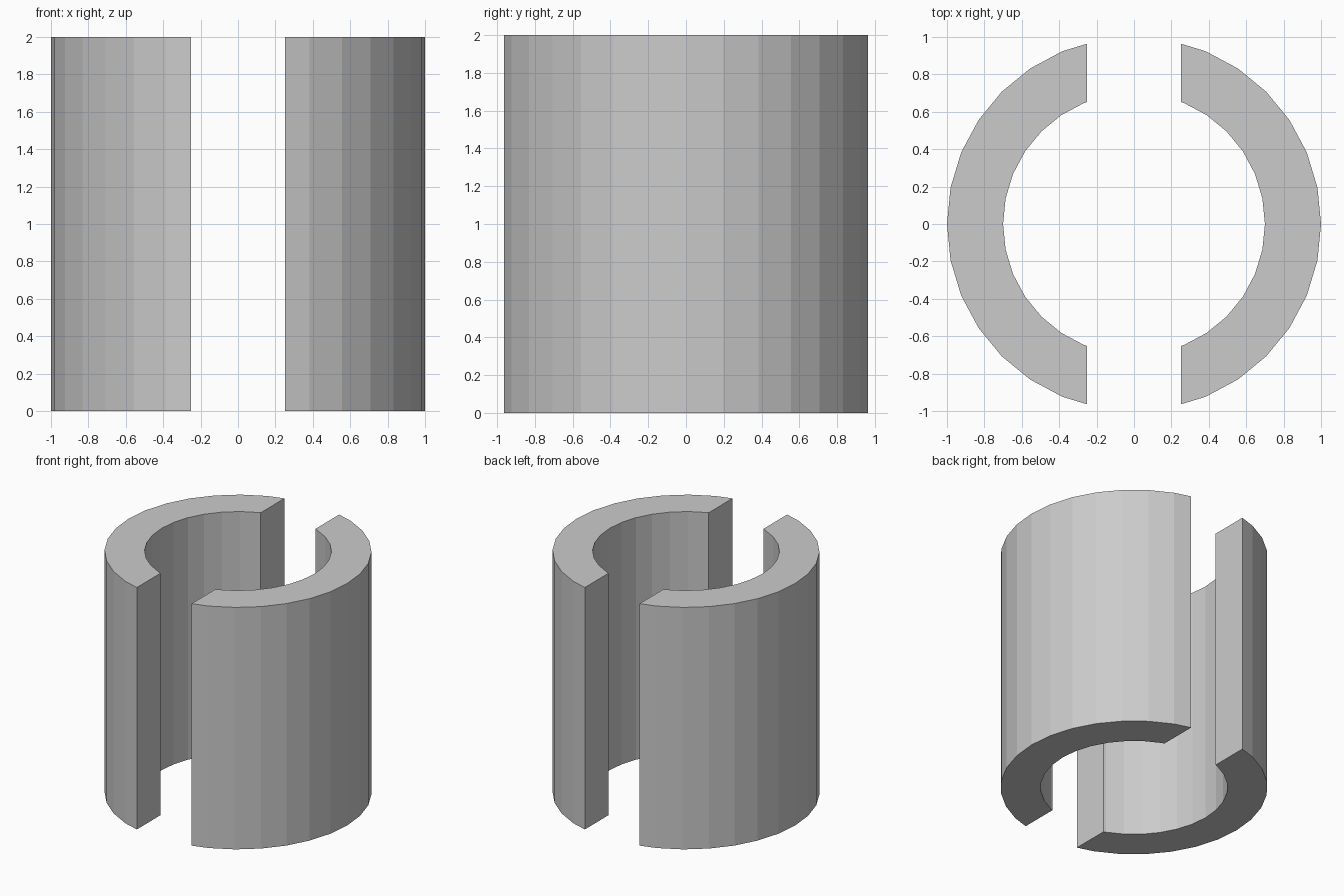
import bpy, bmesh, math

if "Cube" in bpy.data.objects:
    bpy.data.objects.remove(bpy.data.objects["Cube"])

SIDES, HEIGHT, GAP = 32, 2.0, 0.25
OUTER, INNER = 1.0, 0.7


def arc(radius):
    """Right-hand arc of a 32-sided circle, cut straight at x = GAP."""
    pts = [(radius * math.cos(2 * math.pi * k / SIDES),
            radius * math.sin(2 * math.pi * k / SIDES)) for k in range(-8, 9)]
    kept = [p for p in pts if p[0] > GAP]
    inside = kept[-1]
    beyond = pts[pts.index(inside) + 1]
    t = (inside[0] - GAP) / (inside[0] - beyond[0])
    y = inside[1] + t * (beyond[1] - inside[1])
    return [(GAP, -y)] + kept + [(GAP, y)]


def half_shell(name, side):
    bm = bmesh.new()
    # flat C-shaped base, made as a strip of quads between the two arcs
    out = [bm.verts.new((side * x, y, 0)) for x, y in arc(OUTER)]
    inn = [bm.verts.new((side * x, y, 0)) for x, y in arc(INNER)]
    for i in range(len(out) - 1):
        bm.faces.new((out[i], out[i + 1], inn[i + 1], inn[i]))
    # raise it to full height
    top = bmesh.ops.extrude_face_region(bm, geom=bm.faces[:])["geom"]
    bmesh.ops.translate(bm, vec=(0, 0, HEIGHT),
                        verts=[g for g in top if isinstance(g, bmesh.types.BMVert)])
    bmesh.ops.recalc_face_normals(bm, faces=bm.faces[:])
    mesh = bpy.data.meshes.new(name)
    bm.to_mesh(mesh)
    bm.free()
    bpy.context.collection.objects.link(bpy.data.objects.new(name, mesh))


# two mirrored halves of the split tube
half_shell("right_half_shell", 1)
half_shell("left_half_shell", -1)
